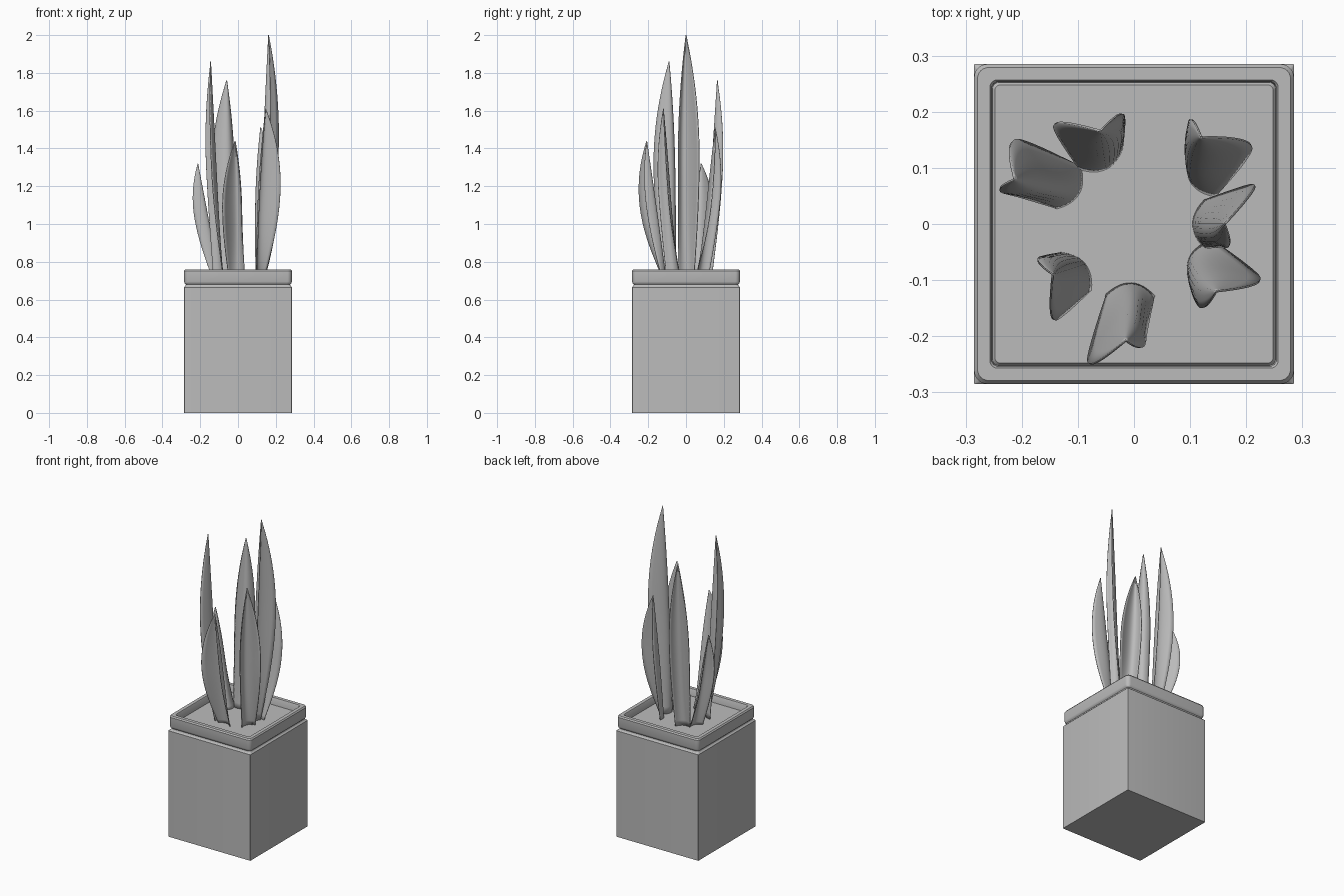
import bpy, bmesh, math
from mathutils import Vector

if "Cube" in bpy.data.objects:
    bpy.data.objects.remove(bpy.data.objects["Cube"])

grey = bpy.data.materials.new("mid grey")
grey.diffuse_color = (0.5, 0.5, 0.5, 1)
grey.use_nodes = True
grey.node_tree.nodes["Principled BSDF"].inputs["Base Color"].default_value = grey.diffuse_color


def make_object(name, bm, angle=30):
    mesh = bpy.data.meshes.new(name)
    bm.to_mesh(mesh)
    bm.free()
    mesh.materials.append(grey)
    obj = bpy.data.objects.new(name, mesh)
    bpy.context.collection.objects.link(obj)
    bpy.ops.object.select_all(action='DESELECT')
    obj.select_set(True)
    bpy.context.view_layer.objects.active = obj
    bpy.ops.object.shade_smooth_by_angle(angle=math.radians(angle))
    return obj


def square_ring(bm, half, z, radius, steps=6):
    """Loop of vertices around a square with rounded corners."""
    ring = []
    for corner in range(4):
        mid = math.pi / 4 + corner * math.pi / 2
        cx = math.copysign(half - radius, math.cos(mid))
        cy = math.copysign(half - radius, math.sin(mid))
        for i in range(steps + 1):
            a = (corner + i / steps) * math.pi / 2
            ring.append(bm.verts.new((cx + radius * math.cos(a),
                                      cy + radius * math.sin(a), z)))
    return ring


def loft(bm, rings):
    for lo, hi in zip(rings, rings[1:]):
        n = len(lo)
        for i in range(n):
            j = (i + 1) % n
            bm.faces.new((lo[i], lo[j], hi[j], hi[i]))


# Pot: square body, narrow groove, rounded rim and inner wall
pot_profile = [  # half width, height, corner radius
    (0.285, 0.0, 0.002), (0.285, 0.665, 0.002), (0.278, 0.672, 0.012),
    (0.276, 0.680, 0.020), (0.282, 0.686, 0.022), (0.285, 0.695, 0.024),
    (0.285, 0.752, 0.024), (0.279, 0.760, 0.020), (0.257, 0.760, 0.014),
    (0.254, 0.755, 0.013), (0.252, 0.700, 0.012)]
bm = bmesh.new()
rings = [square_ring(bm, h, z, r) for h, z, r in pot_profile]
loft(bm, rings)
bm.faces.new(rings[0][::-1])
make_object("pot", bm)

# Soil surface set just below the rim
SOIL = 0.718
bm = bmesh.new()
rings = [square_ring(bm, 0.2525, 0.712, 0.012),
         square_ring(bm, 0.248, SOIL, 0.010)]
loft(bm, rings)
bm.faces.new(rings[1])
make_object("soil", bm)

ROWS, COLS = 28, 12


def leaf(name, base, tip, height, left, right):
    """Tapering trough-shaped leaf, hollow side outward.
    left and right are the plan positions of its edges at the widest height."""
    base, tip = Vector(base), Vector(tip)
    left, right = Vector(left), Vector(right)
    mid = base.lerp(tip, 0.5)
    out = base.normalized()
    side = Vector((-out.y, out.x))
    if side.dot(right - left) < 0:
        side.negate()
    # span and cupping of the section at the foot and at the widest height
    span0, cup0 = side * 0.042, out * 0.02
    span1, cup1 = (right - left) / 2, (left + right) / 2 - mid
    bm = bmesh.new()
    grid = []
    for r in range(ROWS + 1):
        t = r / ROWS
        if t < 0.5:
            k = math.sin(t * math.pi)
            span, cup = span0.lerp(span1, k), cup0.lerp(cup1, k)
        else:
            w = max(1 - ((t - 0.5) / 0.5) ** 2, 0.01)
            span, cup = span1 * w, cup1 * w
        rib = base.lerp(tip, t)
        z = SOIL - 0.005 + (height - SOIL + 0.005) * t
        row = []
        for c in range(COLS + 1):
            s = 2 * c / COLS - 1
            p = rib + span * s + cup * s * s
            row.append(bm.verts.new((p.x, p.y, z)))
        grid.append(row)
    for lo, hi in zip(grid, grid[1:]):
        for c in range(COLS):
            bm.faces.new((lo[c], lo[c + 1], hi[c + 1], hi[c]))
    bmesh.ops.recalc_face_normals(bm, faces=bm.faces)
    obj = make_object(name, bm, 40)
    thick = obj.modifiers.new("thickness", 'SOLIDIFY')
    thick.thickness = 0.004
    thick.offset = 0


# Seven leaves in a ring: foot, tip, height, two widest edge points
leaves = [
    ((0.106, 0.0), (0.162, 0.0), 2.00, (0.213, 0.070), (0.165, -0.041)),
    ((0.104, 0.072), (0.120, 0.155), 1.51, (0.210, 0.135), (0.098, 0.180)),
    ((-0.050, 0.099), (-0.060, 0.166), 1.76, (-0.018, 0.192), (-0.143, 0.174)),
    ((-0.098, 0.055), (-0.213, 0.080), 1.32, (-0.205, 0.150), (-0.228, 0.055)),
    ((-0.088, -0.072), (-0.145, -0.090), 1.86, (-0.168, -0.060), (-0.140, -0.171)),
    ((-0.005, -0.106), (-0.015, -0.208), 1.44, (-0.082, -0.242), (0.020, -0.208)),
    ((0.102, -0.056), (0.147, -0.120), 1.61, (0.115, -0.145), (0.224, -0.095)),
]
for i, args in enumerate(leaves):
    leaf(f"leaf_{i + 1}", *args)
